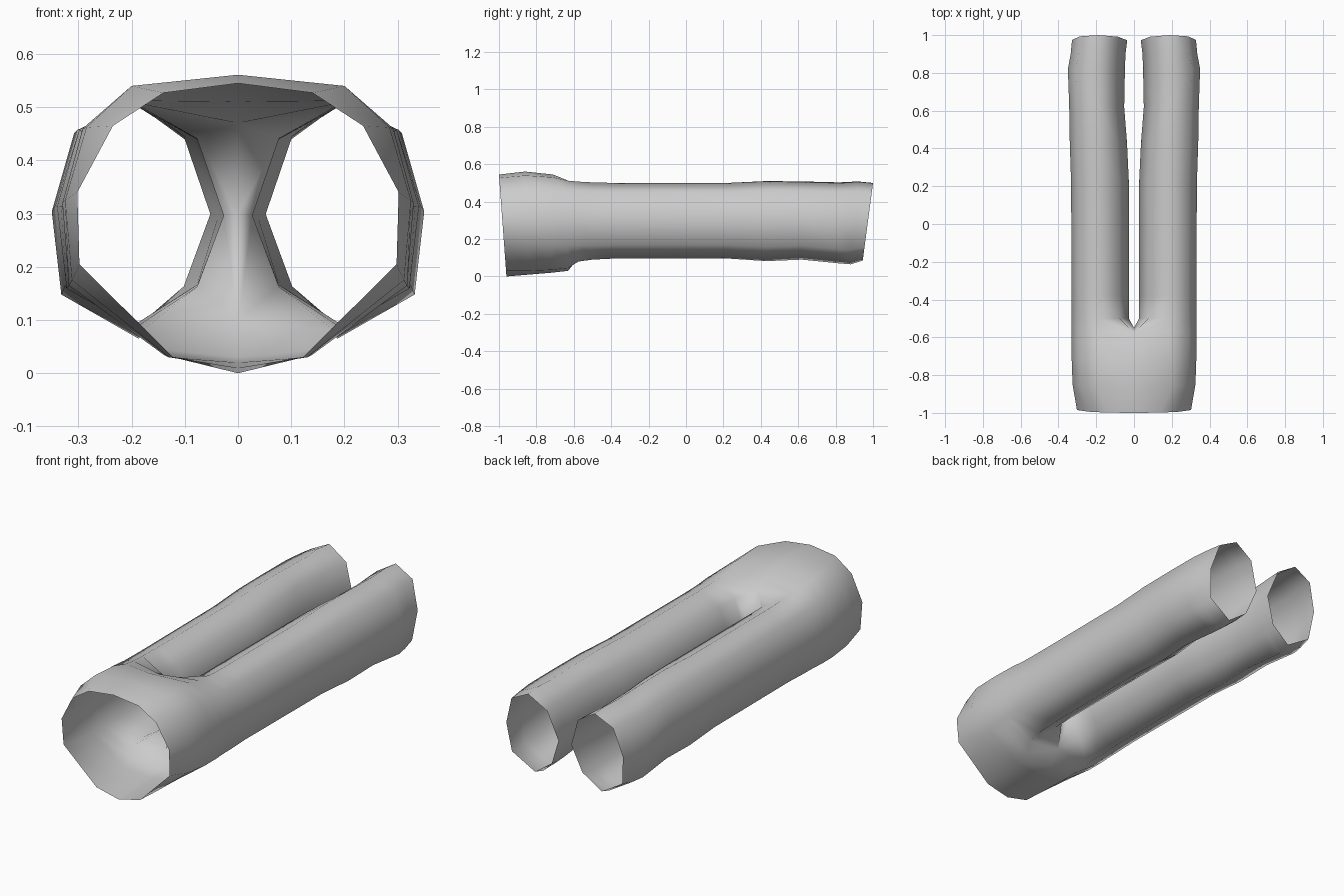
import bpy, bmesh

if "Cube" in bpy.data.objects:
    bpy.data.objects.remove(bpy.data.objects["Cube"])

bm = bmesh.new()


def ring(ys, xz):
    """Ring of vertices; ys is (upper y, lower y), sheared linearly over height."""
    top, low = max(p[1] for p in xz), min(p[1] for p in xz)
    y1, y0 = ys
    return [bm.verts.new((x, y0 + (y1 - y0) * (z - low) / (top - low), z)) for x, z in xz]


def bridge(a, b, closed=False):
    n = len(a)
    for i in range(n if closed else n - 1):
        j = (i + 1) % n
        bm.faces.new((a[i], a[j], b[j], b[i]))


# Hip half rings: top centre, round the outer side, to bottom centre
hips = [
    ring((-1.0, -0.96), [(0, .545), (.14, .527), (.235, .465), (.302, .34), (.298, .205), (.122, .03), (0, 0)]),
    ring((-.86, -.84), [(0, .561), (.2, .54), (.285, .462), (.325, .325), (.312, .175), (.13, .03), (0, .01)]),
    ring((-.71, -.72), [(0, .545), (.2, .53), (.292, .46), (.33, .32), (.318, .165), (.14, .035), (0, .02)]),
    ring((-.63, -.63), [(0, .51), (.19, .512), (.292, .458), (.33, .32), (.318, .165), (.15, .045), (0, .03)]),
    ring((-.575, -.575), [(0, .47), (.187, .507), (.292, .457), (.33, .32), (.316, .167), (.18, .08), (0, .1)]),
]
for a, b in zip(hips, hips[1:]):
    bridge(a, b)

# Crotch point closes the last hip ring into the eight-sided leg opening
crotch = bm.verts.new((0, -.55, .3))
opening = hips[-1] + [crotch]


def leg_ring(ys, inner, outer, low, high, cx=.187):
    """Eight-sided leg section, starting at the inner upper corner."""
    mid, h = (low + high) / 2, (high - low) / 2
    return ring(ys, [(inner + .05, mid + .7 * h), (cx, high), (outer - .042, mid + .76 * h),
                     (outer, mid + .08 * h), (outer - .018, mid - .64 * h), (cx, low),
                     (inner + .05, mid - .65 * h), (inner, mid)])


# Leg from crotch to hem
legs = [opening,
        leg_ring((-.5, -.5), .027, .33, .09, .503),
        leg_ring((-.38, -.38), .026, .33, .096, .5),
        leg_ring((.22, .22), .027, .333, .096, .5),
        leg_ring((.43, .43), .037, .34, .082, .51),
        leg_ring((.62, .62), .052, .343, .09, .508),
        leg_ring((.82, .82), .048, .35, .07, .503),
        leg_ring((.92, .88), .045, .335, .065, .508),
        leg_ring((1.0, .945), .036, .328, .085, .5)]
for a, b in zip(legs, legs[1:]):
    bridge(a, b, closed=True)

for f in bm.faces:
    f.smooth = True
mesh = bpy.data.meshes.new("trousers")
bm.to_mesh(mesh)
bm.free()
trousers = bpy.data.objects.new("trousers", mesh)
bpy.context.collection.objects.link(trousers)

# Mirror for the other leg
mirror = trousers.modifiers.new("Mirror", 'MIRROR')
mirror.use_axis[0] = True
mirror.use_clip = True
mirror.merge_threshold = 0.001
